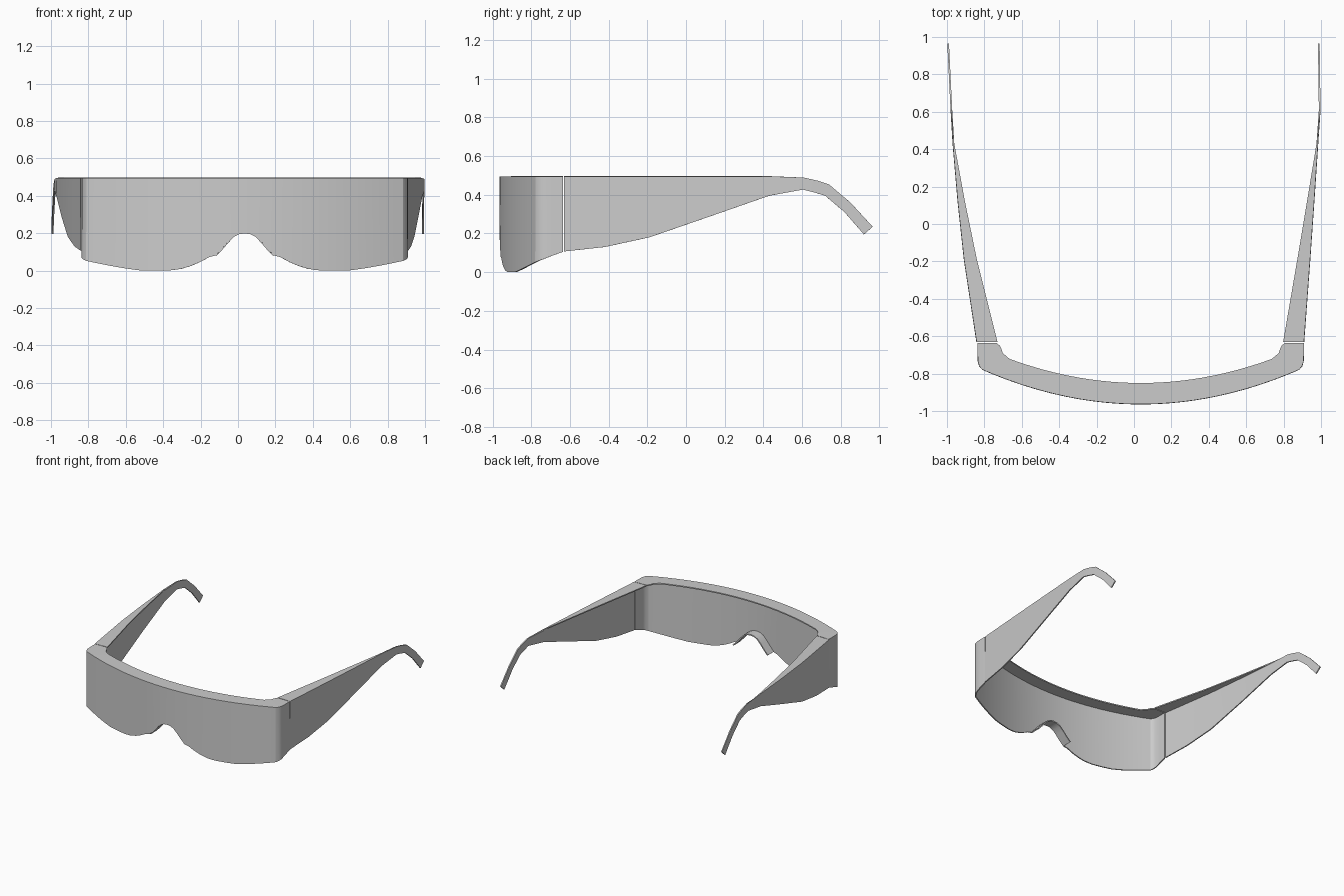
import bpy, bmesh, math

if "Cube" in bpy.data.objects:
    bpy.data.objects.remove(bpy.data.objects["Cube"])

TOP = 0.492
CX = 0.036          # visor centre line
WALL = 0.009


def sheet(name, rows):
    """Thin shell skinned through equal-length rows of points."""
    bm = bmesh.new()
    grid = [[bm.verts.new(p) for p in row] for row in rows]
    for a, b in zip(grid, grid[1:]):
        for i in range(len(a) - 1):
            bm.faces.new((a[i], a[i + 1], b[i + 1], b[i]))
    bmesh.ops.remove_doubles(bm, verts=bm.verts, dist=0.0005)
    bmesh.ops.recalc_face_normals(bm, faces=bm.faces)
    me = bpy.data.meshes.new(name)
    bm.to_mesh(me)
    bm.free()
    ob = bpy.data.objects.new(name, me)
    bpy.context.collection.objects.link(ob)
    bpy.ops.object.select_all(action='DESELECT')
    ob.select_set(True)
    bpy.context.view_layer.objects.active = ob
    mod = ob.modifiers.new("thickness", 'SOLIDIFY')
    mod.thickness = WALL
    mod.offset = 0
    bpy.ops.object.modifier_apply(modifier=mod.name)
    bpy.ops.object.shade_smooth_by_angle(angle=math.radians(25))
    return ob


def lerp(table, t):
    for (a, va), (b, vb) in zip(table, table[1:]):
        if t <= b:
            return va + (vb - va) * (t - a) / (b - a)
    return table[-1][1]


def front_y(dx):
    return -0.960 + 0.258 * dx * dx


# Visor: bottom edge heights along half the width
bottom = [(0, .203), (.03, .199), (.06, .184), (.09, .153), (.12, .118), (.155, .081),
          (.19, .072), (.24, .045), (.29, .024), (.34, .009), (.40, .001), (.48, 0),
          (.56, .001), (.64, .012), (.72, .026), (.79, .040), (.845, .052)]
# (outer x, outer y, bottom z, inner x, inner y)
half = [(d, front_y(d), z, d * .83, -.85 + .262 * (d * .83) ** 2) for d, z in bottom]
half += [(.860, -.758, .060, .738, -.690),
         (.867, -.735, .068, .744, -.670),
         (.869, -.690, .086, .752, -.652),
         (.869, -.635, .105, .770, -.636)]


def visor_row(c, s):
    x, y, z, ix, iy = c
    return [(CX + s * ix, iy, TOP), (CX + s * x, y, TOP), (CX + s * x, y, z)]


sheet("visor", [visor_row(c, -1) for c in reversed(half[1:])] + [visor_row(c, 1) for c in half])

# Nose bridge: strip running back from the notch
notch = [(-d, z) for d, z in reversed(bottom[1:6])] + bottom[:6]
sheet("nose_bridge", [[(CX + d, front_y(d), z), (CX + d, front_y(d) + .08, z)] for d, z in notch])

# Temples: (top y, top z, bottom y, bottom z)
stations = [(-.631, TOP, -.631, .107), (-.42, TOP, -.42, .13), (-.19, TOP, -.19, .18),
            (.12, TOP, .12, .287), (.43, TOP, .43, .395), (.61, .489, .605, .427),
            (.68, .473, .665, .412), (.74, .453, .72, .395), (.85, .36, .82, .31),
            (.965, .235, .92, .195)]
# outward x along y for each side
paths = {
    "left": (1, [(-.64, -.837), (-.16, -.91), (.13, -.94), (.48, -.97), (.97, -.994)]),
    "right": (-1, [(-.64, .905), (-.06, .948), (.48, .984), (.6, .993), (.97, .988)]),
}
for side, (inward, path) in paths.items():
    rows = []
    for ty, tz, by, bz in stations:
        x = lerp(path, ty)
        flange = max(0, .108 * (.48 - ty) / 1.108)
        rows.append([(x + inward * flange, ty, tz), (x, ty, tz), (lerp(path, by), by, bz)])
    sheet(side + "_temple", rows)
